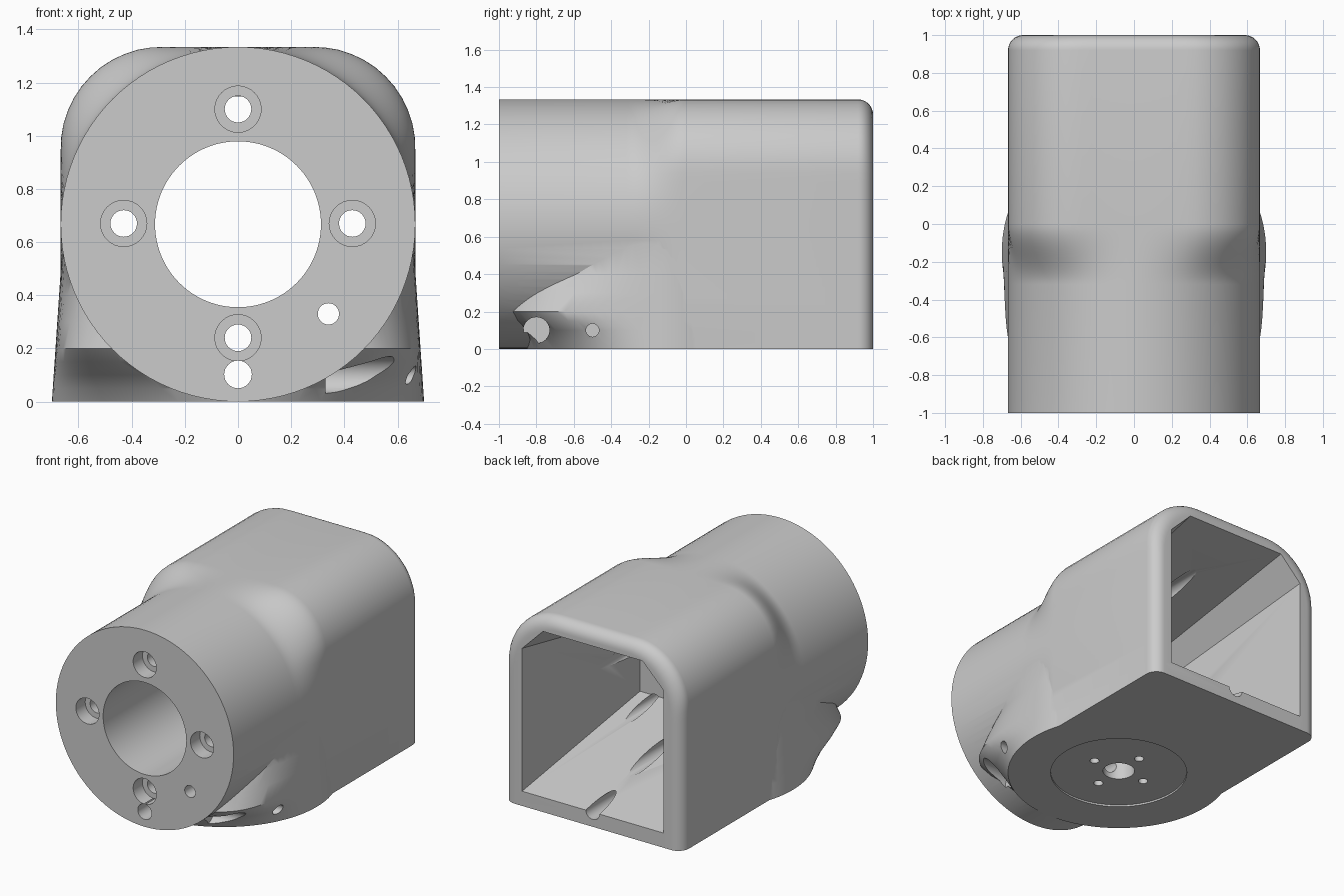
import bpy, bmesh, math
from mathutils import Vector

cube = bpy.data.objects.get("Cube")
if cube:
    bpy.data.objects.remove(cube)

SIDES = 96
MID = 0.667          # tube axis height, tube radius and half width

grey = bpy.data.materials.new("light_grey")
grey.use_nodes = True
colour = (0.6, 0.6, 0.6, 1)
grey.diffuse_color = colour
grey.node_tree.nodes["Principled BSDF"].inputs["Base Color"].default_value = colour


def loft(name, rings):
    """Skin a list of equal-length rings and cap both ends."""
    bm = bmesh.new()
    loops = [[bm.verts.new(p) for p in ring] for ring in rings]
    for a, b in zip(loops, loops[1:]):
        for i in range(len(a)):
            j = (i + 1) % len(a)
            bm.faces.new((a[i], a[j], b[j], b[i]))
    bm.faces.new(loops[0])
    bm.faces.new(loops[-1])
    bmesh.ops.recalc_face_normals(bm, faces=bm.faces)
    mesh = bpy.data.meshes.new(name)
    bm.to_mesh(mesh)
    bm.free()
    mesh.materials.append(grey)
    obj = bpy.data.objects.new(name, mesh)
    bpy.context.collection.objects.link(obj)
    return obj


def section(y, t, planes, inset=0):
    """Blend the tube circle (t=0) into the convex outline given by planes (t=1)."""
    ring = []
    for i in range(SIDES):
        a = math.tau * i / SIDES
        c, s = math.cos(a), math.sin(a)
        reach = min(d / (c * nx + s * nz) for nx, nz, d in planes
                    if c * nx + s * nz > 1e-6)
        r = MID + (reach - MID) * t
        ring.append((c * r * (1 - inset / MID), y,
                     (MID + s * r) * (1 - inset / (2 * MID))))
    return ring


def ease(y, start, end):
    t = min(1, max(0, (y - start) / (end - start)))
    return t * t * (3 - 2 * t)


def rod(name, start, end, radius, sides=32):
    """Round cutter between two points."""
    start, end = Vector(start), Vector(end)
    turn = (end - start).to_track_quat('Z', 'Y').to_matrix()
    circle = [turn @ Vector((radius * math.cos(math.tau * i / sides),
                             radius * math.sin(math.tau * i / sides), 0))
              for i in range(sides)]
    return loft(name, [[p + v for v in circle] for p in (start, end)])


def combine(target, tool, operation):
    mod = target.modifiers.new(operation, 'BOOLEAN')
    mod.operation, mod.object, mod.solver = operation, tool, 'EXACT'
    bpy.context.view_layer.objects.active = target
    bpy.ops.object.modifier_apply(modifier=mod.name)
    bpy.data.objects.remove(tool)


# Outer shell: round tube at the front easing into a round-shouldered box
CORNER = 0.38
outline = [(0, -1, MID)]
for k in range(17):
    a = math.pi / 2 * k / 16
    c, s = math.cos(a), math.sin(a)
    d = (MID - CORNER) * (c + s) + CORNER
    outline += [(c, s, d), (-c, s, d)]
rings = [section(-1, 0, outline)]
for k in range(17):
    y = -0.32 + 0.32 * k / 16
    rings.append(section(y, ease(y, -0.32, 0), outline))
for k in range(9):
    a = math.pi / 2 * k / 8
    rings.append(section(0.92 + 0.08 * math.sin(a), 1, outline,
                         0.08 * (1 - math.cos(a))))
housing = loft("housing", rings)

# Round foot whose front flares up into the tube
FOOT_Y = -0.15


def foot_ring(z, front, power):
    """Round at the back, squarer and longer at the front."""
    half = 0.7 - 0.045 * z / MID
    ring = []
    for i in range(SIDES):
        a = math.tau * i / SIDES
        c, s = math.cos(a), math.sin(a)
        if s < 0:
            c = math.copysign(abs(c) ** (2 / power), c)
            s = -abs(s) ** (2 / power)
        ring.append((half * c, FOOT_Y + s * (front if s < 0 else half), z))
    return ring


foot = loft("foot", [foot_ring(*r) for r in (
    (0, 0.7, 2), (0.05, 0.72, 2.2), (0.1, 0.76, 2.5), (0.15, 0.81, 3.1),
    (0.2, 0.84, 3.7), (0.3, 0.84, 3), (0.4, 0.84, 2.4), (MID, 0.84, 2))])
combine(housing, foot, 'UNION')


# Funnel-shaped interior, open at the back
def funnel_ring(y, half, low, high, chamfer):
    side = [(half, low), (half, high - chamfer), (half - chamfer, high)]
    return [(x, y, z) for x, z in side] + [(-x, y, z) for x, z in reversed(side)]


combine(housing, loft("interior_cutter", [funnel_ring(FOOT_Y, 0.45, 0.36, 1.0, 0.12),
                                          funnel_ring(1.1, 0.537, 0.077, 1.245, 0.16)]),
        'DIFFERENCE')

# Front bore
combine(housing, rod("bore_cutter", (0, -1.1, MID), (0, 0, MID), 0.312, SIDES), 'DIFFERENCE')

# Counterbored front screw holes
for x, z in ((0, 1.1), (0.43, 0.67), (-0.43, 0.67), (0, 0.24)):
    combine(housing, rod("screw_cutter", (x, -1.1, z), (x, 0.6, z), 0.05), 'DIFFERENCE')
    combine(housing, rod("head_cutter", (x, -1.1, z), (x, -0.9, z), 0.087), 'DIFFERENCE')

# Plain front holes, the lower one running out through the floor
for x, z, r, end in ((0.34, 0.33, 0.04, 0.6), (0, 0.102, 0.052, 1.1)):
    combine(housing, rod("pin_cutter", (x, -1.1, z), (x, end, z), r), 'DIFFERENCE')

# Side holes low on the foot
for y, depth, r in ((-0.8, 0.33, 0.07), (-0.5, 0.45, 0.035)):
    combine(housing, rod("side_cutter", (0.9, y, 0.1), (depth, y, 0.1), r), 'DIFFERENCE')

# Shallow recess, cable hole and mounting holes under the foot
for name, top, r in (("recess_cutter", 0.012, 0.43), ("cable_cutter", 0.5, 0.1)):
    combine(housing, rod(name, (0, FOOT_Y, -0.1), (0, FOOT_Y, top), r, SIDES), 'DIFFERENCE')
for k in range(4):
    a = math.pi / 2 * k
    x, y = 0.2 * math.cos(a), FOOT_Y + 0.2 * math.sin(a)
    combine(housing, rod("mount_cutter", (x, y, -0.1), (x, y, 0.2), 0.03, 16), 'DIFFERENCE')

# Smooth shading with crisp edges
bpy.ops.object.select_all(action='DESELECT')
housing.select_set(True)
bpy.context.view_layer.objects.active = housing
bpy.ops.object.shade_smooth_by_angle(angle=math.radians(30))
